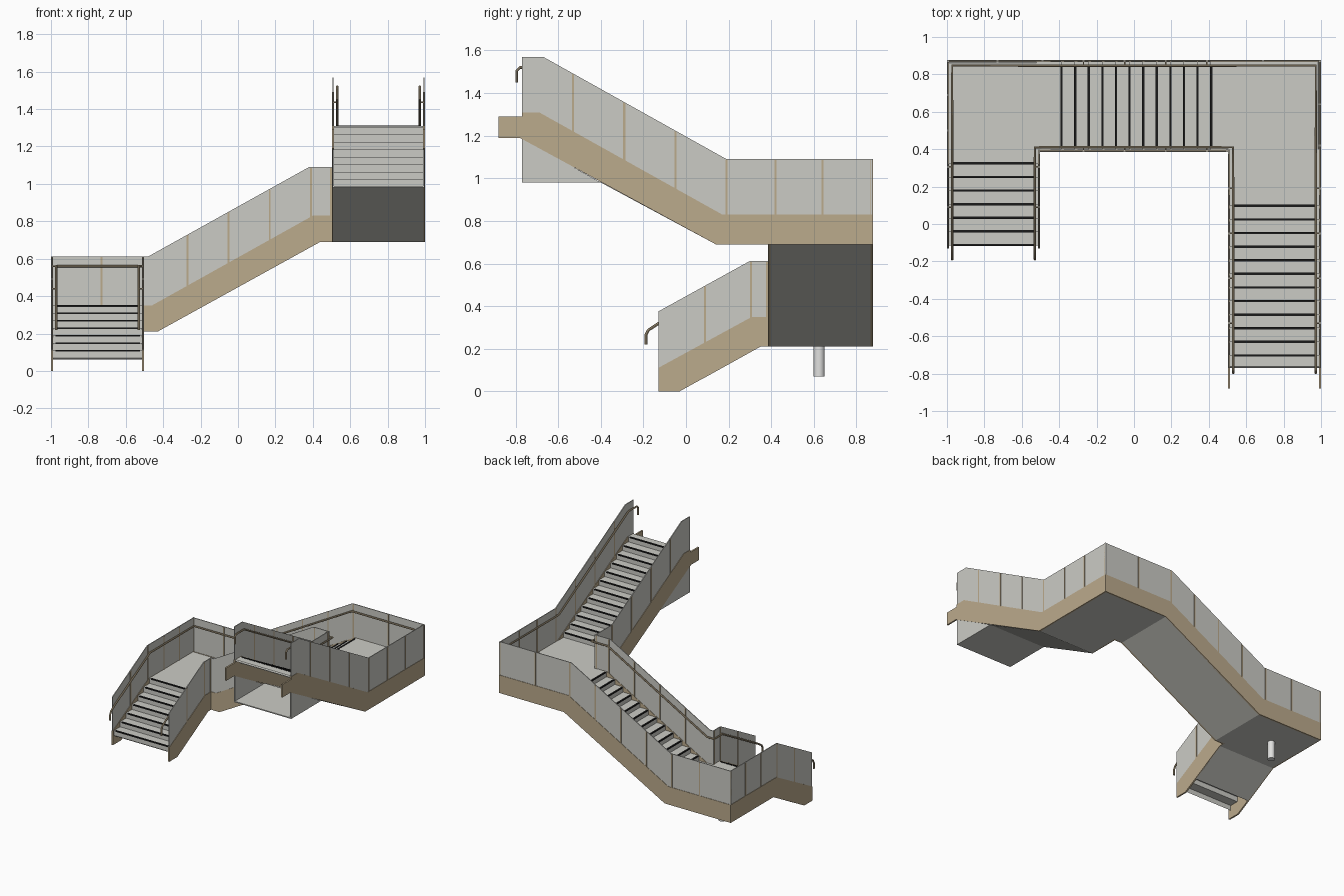
import bpy, bmesh, math
from mathutils import Vector

if "Cube" in bpy.data.objects:
    bpy.data.objects.remove(bpy.data.objects["Cube"])


def material(name, rgb):
    m = bpy.data.materials.new(name)
    m.diffuse_color = (*rgb, 1)
    m.use_nodes = True
    m.node_tree.nodes["Principled BSDF"].inputs["Base Color"].default_value = m.diffuse_color
    return m


TAN = material("tan_metal", (0.50, 0.405, 0.265))
GREY = material("light_grey", (0.60, 0.60, 0.56))
BLACK = material("black_strip", (0.01, 0.01, 0.01))
WHITE = material("white_post", (0.75, 0.75, 0.74))


def add(name, bm, mat):
    bmesh.ops.recalc_face_normals(bm, faces=bm.faces)
    me = bpy.data.meshes.new(name)
    bm.to_mesh(me)
    bm.free()
    me.materials.append(mat)
    ob = bpy.data.objects.new(name, me)
    bpy.context.collection.objects.link(ob)
    return ob


def prism_into(bm, pts, axis, lo, hi):
    """Extrude a profile (run, height) along x or y."""
    at = (lambda a, z, w: (w, a, z)) if axis == 'x' else (lambda a, z, w: (a, w, z))
    f = bm.faces.new([bm.verts.new(at(a, z, lo)) for a, z in pts])
    ext = bmesh.ops.extrude_face_region(bm, geom=[f])
    shift = Vector(at(0, 0, hi - lo))
    for v in ext["geom"]:
        if isinstance(v, bmesh.types.BMVert):
            v.co += shift


def prism(name, pts, axis, lo, hi, mat):
    bm = bmesh.new()
    prism_into(bm, pts, axis, lo, hi)
    return add(name, bm, mat)


def ribbon(pts, da, dz):
    """Thin closed profile along an open line."""
    return pts + [(a + da, z + dz) for a, z in reversed(pts)]


def height(line, s):
    pts = sorted(line)
    for (a, z), (b, w) in zip(pts, pts[1:]):
        if a <= s <= b and b > a:
            return z + (w - z) * (s - a) / (b - a)
    return pts[0][1] if s < pts[0][0] else pts[-1][1]


# ---- side walls: stringer, glass panels and posts ----
T = 0.012


def wall(name, axis, lo, base, under, top, posts, extra=()):
    prism(name + "_stringer", base + list(extra) + under[::-1], axis, lo, lo + T, TAN)
    prism(name + "_glass", base + top[::-1], axis, lo + 0.003, lo + T - 0.003, GREY)
    bm = bmesh.new()
    for s in posts:
        w = 0.005
        prism_into(bm, [(s - w, height(base, s - w)), (s + w, height(base, s + w)),
                        (s + w, height(top, s + w) - 0.004),
                        (s - w, height(top, s - w) - 0.004)], axis, lo, lo + T)
    add(name + "_posts", bm, TAN)


for side, X, Y in (("outer", 0.988, 0.865), ("inner", 0.502, 0.385)):
    end = Y + T
    far = X + T
    outer = side == "outer"
    wall("lower_" + side, 'x', -far,
         [(-0.13, 0.11), (0.31, 0.35), (end, 0.35)],
         [(-0.13, 0), (-0.03, 0), (0.35, 0.21), (end, 0.21)],
         [(-0.13, 0.375), (0.30, 0.612), (end, 0.612)],
         [0.09, 0.305] + ([0.50, 0.69, 0.87] if outer else [0.38]))
    wall("middle_" + side, 'y', Y,
         [(-far, 0.35), (-0.46, 0.35), (0.40, 0.83), (far, 0.83)],
         [(-far, 0.21), (-0.43, 0.21), (0.44, 0.69), (far, 0.69)],
         [(-far, 0.612), (-0.48, 0.612), (0.38, 1.09), (far, 1.09)],
         [-0.27, -0.05, 0.17, 0.39] + ([-0.73, -0.49, 0.69] if outer else [0.497]))
    wall("upper_" + side, 'x', X,
         [(end, 0.83), (0.17, 0.83), (-0.69, 1.31), (-0.77, 1.31)],
         [(end, 0.69), (0.14, 0.69), (-0.78, 1.19), (-0.88, 1.19)],
         [(end, 1.09), (0.19, 1.09), (-0.67, 1.57), (-0.77, 1.57)],
         [-0.53, -0.29, -0.05, 0.19] + ([0.42, 0.64, 0.87] if outer else [0.38]),
         extra=[(-0.77, 1.29), (-0.88, 1.29)])
    # triangular cheek below the top of the upper flight
    prism("upper_cheek_" + side, [(-0.77, 0.98), (-0.40, 0.98), (-0.77, 1.19)],
          'x', X + 0.002, X + T - 0.002, GREY)


# ---- treads, risers, landings and nosing strips ----
RUN = 0.0727


def flight(name, axis, lo, hi, start, z0, rise, count, d, before, after):
    line, bm = [], bmesh.new()
    if before is not None:
        line.append((before, z0))
    for k in range(count):
        a = start + d * RUN * k
        z = z0 + rise * (k + 1)
        line += [(a, z - rise), (a, z)]
        prism_into(bm, [(a - d * 0.003, z - 0.007), (a + d * 0.009, z - 0.007),
                        (a + d * 0.009, z + 0.002), (a - d * 0.003, z + 0.002)],
                   axis, lo + 0.015, hi - 0.015)
    line.append((after, line[-1][1]))
    add(name + "_nosing_strips", bm, BLACK)
    prism(name + "_steps", ribbon(line, d * 0.008, -0.008), axis, lo, hi, GREY)


flight("lower", 'x', -0.99, -0.51, -0.115, 0.07, 0.04, 7, 1, None, 0.86)
flight("middle", 'y', 0.392, 0.868, -0.39, 0.35, 0.04, 12, 1, -0.52, 0.983)
flight("upper", 'x', 0.51, 0.99, 0.10, 0.83, 0.04, 12, -1, 0.40, -0.762)

# ---- soffit panels underneath ----
prism("lower_soffit", ribbon([(0.08, 0.06), (0.35, 0.21), (0.87, 0.21)], 0, 0.008),
      'x', -0.992, -0.508, GREY)
prism("middle_soffit", ribbon([(-0.51, 0.21), (-0.43, 0.21), (0.44, 0.69), (0.992, 0.69)], 0, 0.008),
      'y', 0.39, 0.87, GREY)
prism("upper_soffit", ribbon([(0.40, 0.69), (0.14, 0.69), (-0.40, 0.98), (-0.77, 0.98)], 0, 0.008),
      'x', 0.508, 0.992, GREY)


# ---- handrails with hooked ends ----
def tube(name, paths, r):
    cu = bpy.data.curves.new(name, 'CURVE')
    cu.dimensions = '3D'
    cu.bevel_depth = r
    cu.bevel_resolution = 2
    cu.use_fill_caps = True
    for pts in paths:
        sp = cu.splines.new('POLY')
        sp.points.add(len(pts) - 1)
        for p, co in zip(sp.points, pts):
            p.co = (*co, 1)
    cu.materials.append(TAN)
    ob = bpy.data.objects.new(name, cu)
    bpy.context.collection.objects.link(ob)
    bpy.ops.object.select_all(action='DESELECT')
    ob.select_set(True)
    bpy.context.view_layer.objects.active = ob
    bpy.ops.object.convert(target='MESH')
    bpy.ops.object.shade_smooth_by_angle()


for side, X, Y, gx, gy in (("outer", 0.972, 0.847, 0.99, 0.868), ("inner", 0.53, 0.41, 0.51, 0.392)):
    path = [(-X, -0.188, 0.22), (-X, -0.188, 0.265), (-X, -0.176, 0.288), (-X, -0.13, 0.318),
            (-X, 0.305, 0.56), (-X, Y, 0.56), (-0.47, Y, 0.56), (0.39, Y, 1.04),
            (X, Y, 1.04), (X, 0.18, 1.04), (X, -0.68, 1.52), (X, -0.78, 1.52),
            (X, -0.795, 1.505), (X, -0.795, 1.45)]
    if side == "inner":
        path[6:7] = [(-0.47, Y, 0.56)]
    tube("handrail_" + side, [path], 0.007)
    # short brackets between posts and handrail
    br = [[(-gx, y, z), (-X, y, z)] for y, z in ((0.09, 0.44), (0.305, 0.56))]
    br += [[(x, gy, z), (x, Y, z)] for x, z in
           ((-0.27, 0.672), (-0.05, 0.794), (0.17, 0.917), (0.39, 1.04))]
    br += [[(gx, y, z), (X, y, z)] for y, z in
           ((0.19, 1.04), (-0.05, 1.168), (-0.29, 1.302), (-0.53, 1.436))]
    tube("rail_brackets_" + side, br, 0.004)

# ---- round stub post below the first landing ----
bpy.ops.mesh.primitive_cylinder_add(vertices=24, radius=0.026, depth=0.145,
                                    location=(-0.75, 0.625, 0.1425))
post = bpy.context.object
post.name = "landing_support_post"
post.data.materials.append(WHITE)
bpy.ops.object.shade_smooth_by_angle()
